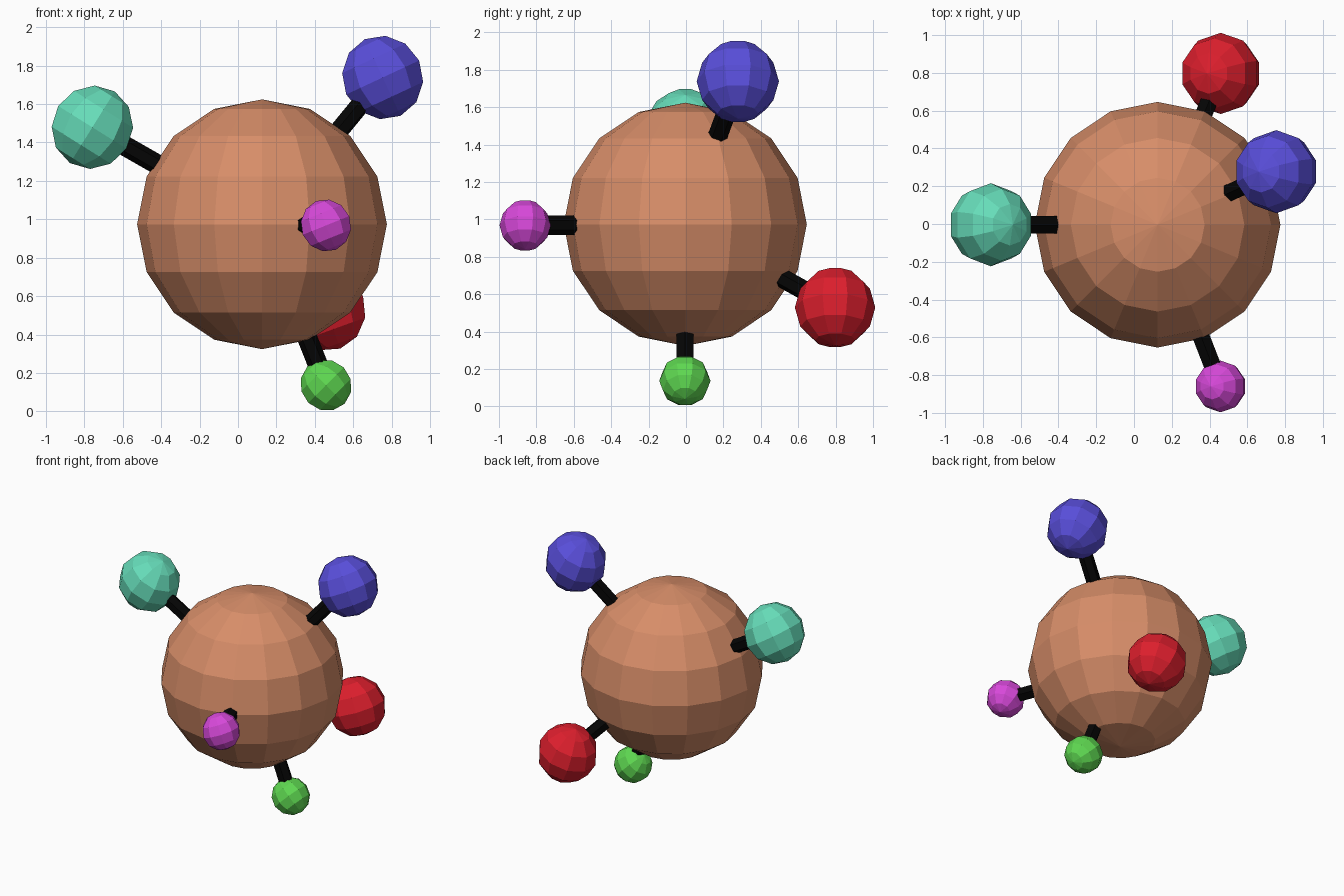
import bpy
from math import radians
from mathutils import Vector

if "Cube" in bpy.data.objects:
    bpy.data.objects.remove(bpy.data.objects["Cube"])

CORE = Vector((0.125, -0.004, 0.974))


def material(name, rgb):
    mat = bpy.data.materials.new(name)
    mat.diffuse_color = (*[c ** 2.2 for c in rgb], 1)
    mat.use_nodes = True
    mat.node_tree.nodes["Principled BSDF"].inputs["Base Color"].default_value = mat.diffuse_color
    return mat


def ball(name, centre, radius, segments, rings, mat, tilt=0):
    bpy.ops.mesh.primitive_uv_sphere_add(segments=segments, ring_count=rings,
                                         radius=radius, location=centre,
                                         rotation=(0, radians(tilt), 0))
    ob = bpy.context.object
    ob.name = name
    ob.data.materials.append(mat)


def rod(name, start, end, mat):
    d = end - start
    bpy.ops.mesh.primitive_cylinder_add(vertices=6, radius=0.052, depth=d.length,
                                        location=(start + end) / 2)
    ob = bpy.context.object
    ob.name = name
    ob.rotation_euler = d.to_track_quat('Z', 'Y').to_euler()
    ob.data.materials.append(mat)


# Large central ball
ball("core_ball", CORE, 0.65, 16, 8, material("copper", (0.84, 0.55, 0.41)))

# Outer balls, each joined to the core by a hexagonal rod
black = material("black", (0.05, 0.05, 0.05))
outer = [
    ("teal", (-0.758, -0.004, 1.479), 0.22, 32, (0.40, 0.86, 0.72)),
    ("blue", (0.753, 0.277, 1.738), 0.22, -25, (0.35, 0.31, 0.85)),
    ("red", (0.459, 0.797, 0.529), 0.215, -20, (0.86, 0.14, 0.19)),
    ("magenta", (0.458, -0.86, 0.968), 0.137, -22, (0.84, 0.29, 0.85)),
    ("green", (0.458, -0.006, 0.137), 0.137, -45, (0.37, 0.84, 0.32)),
]
for name, pos, radius, tilt, rgb in outer:
    ball(name + "_ball", pos, radius, 10, 6, material(name, rgb), tilt)
    rod(name + "_rod", CORE, Vector(pos), black)
